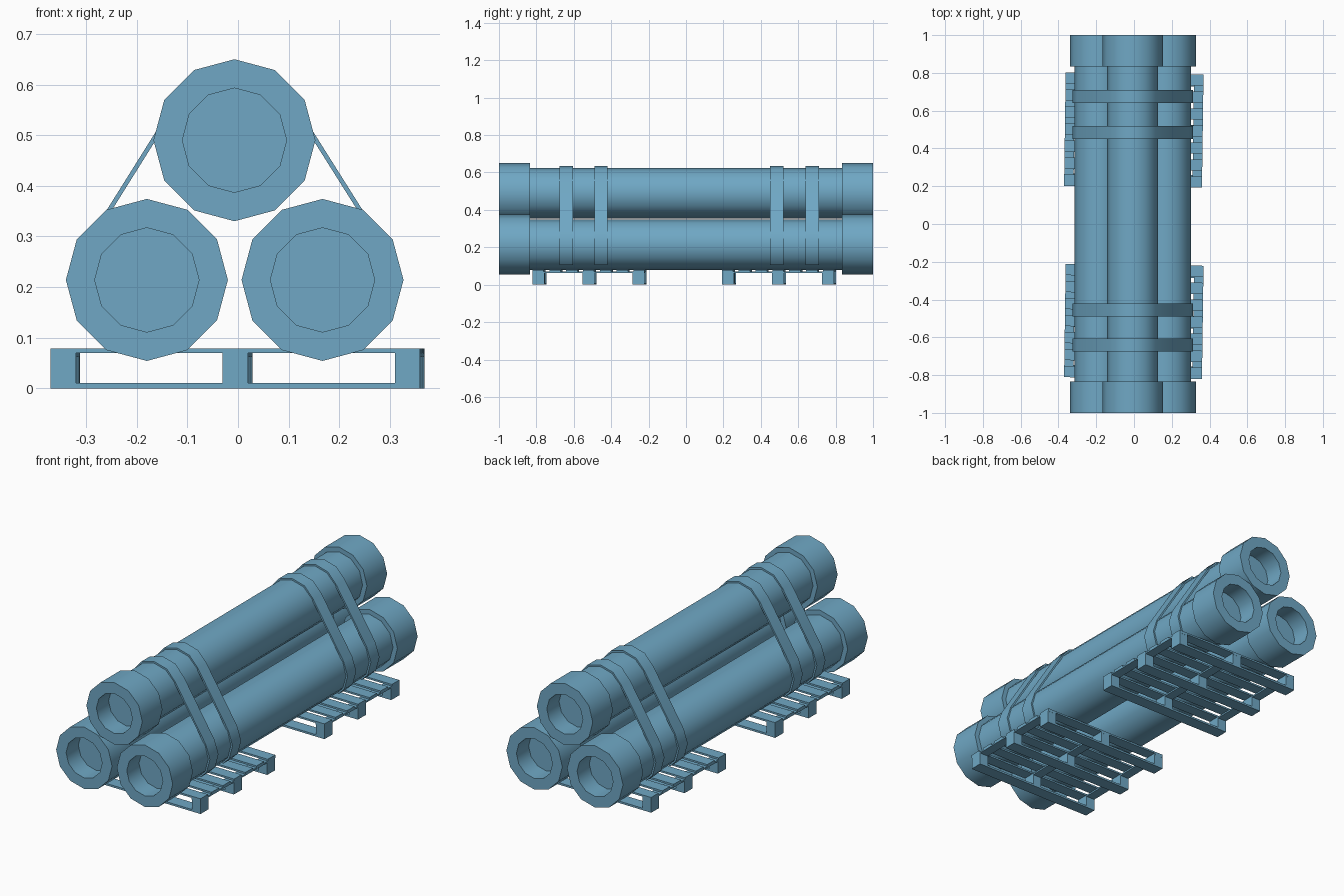
import bpy, bmesh, math
from mathutils import Matrix

if "Cube" in bpy.data.objects:
    bpy.data.objects.remove(bpy.data.objects["Cube"])

TOP, LEFT, RIGHT = (-0.007, 0.49), (-0.18, 0.214), (0.167, 0.214)
BLUE = bpy.data.materials.new("muted_blue")
BLUE.diffuse_color = (0.16, 0.39, 0.555, 1)
BLUE.use_nodes = True
BLUE.node_tree.nodes["Principled BSDF"].inputs["Base Color"].default_value = BLUE.diffuse_color


def finish(bm, name, smooth=False):
    bmesh.ops.recalc_face_normals(bm, faces=bm.faces[:])
    me = bpy.data.meshes.new(name)
    bm.to_mesh(me)
    bm.free()
    me.materials.append(BLUE)
    ob = bpy.data.objects.new(name, me)
    bpy.context.collection.objects.link(ob)
    if smooth:
        bpy.ops.object.select_all(action='DESELECT')
        ob.select_set(True)
        bpy.context.view_layer.objects.active = ob
        bpy.ops.object.shade_smooth_by_angle(angle=math.radians(35))
    return ob


def pipe(name, centre):
    # 12-sided lathe: recessed bore, thick collar, thinner shaft, mirrored
    half = [(0.103, -0.90), (0.103, -1.0), (0.16, -1.0), (0.16, -0.835), (0.135, -0.835)]
    profile = half + [(r, -y) for r, y in reversed(half)]
    bm = bmesh.new()
    rings = []
    for r, y in profile:
        rings.append([bm.verts.new((centre[0] + r * math.sin(k * math.tau / 12), y,
                                    centre[1] + r * math.cos(k * math.tau / 12)))
                      for k in range(12)])
    for a, b in zip(rings, rings[1:]):
        for k in range(12):
            j = (k + 1) % 12
            bm.faces.new((a[k], a[j], b[j], b[k]))
    bm.faces.new(rings[0])
    bm.faces.new(rings[-1])
    return finish(bm, name, True)


def strap(name, y, width=0.07):
    # Band over the top pipe and down the outside of both lower pipes
    arcs = [(RIGHT, (-50, -30, 0, 30)), (TOP, (30, 60, 90, 120, 150)),
            (LEFT, (150, 180, 210, 230))]
    bm = bmesh.new()
    sections = []
    for (cx, cz), angles in arcs:
        for deg in angles:
            a = math.radians(deg)
            cut = 0.97 if deg in (-50, 30, 150, 230) else 1.0
            sections.append([bm.verts.new((cx + r * cut * math.cos(a), y + s * width / 2,
                                           cz + r * cut * math.sin(a)))
                             for r, s in ((0.136, -1), (0.145, -1), (0.145, 1), (0.136, 1))])
    for a, b in zip(sections, sections[1:]):
        for k in range(4):
            j = (k + 1) % 4
            bm.faces.new((a[k], a[j], b[j], b[k]))
    bm.faces.new(sections[0])
    bm.faces.new(sections[-1])
    return finish(bm, name, True)


def box(bm, centre, size):
    m = Matrix.Translation(centre) @ Matrix.Diagonal((*size, 1))
    bmesh.ops.create_cube(bm, size=1, matrix=m)


def pallet(name, y):
    bm = bmesh.new()
    cols, rows = (-0.34, 0, 0.34), (-0.267, 0, 0.267)
    # Top slats
    for i in range(7):
        box(bm, (0, -0.27 + i * 0.09, 0.0745), (0.73, 0.06, 0.009))
    # Stringers under the slats
    for x in cols:
        box(bm, (x, 0, 0.066), (0.05, 0.6, 0.008))
    # Bottom boards and spacer blocks
    for r in rows:
        box(bm, (0, r, 0.005), (0.73, 0.065, 0.01))
        for x in cols:
            box(bm, (x, r, 0.036), (0.05, 0.065, 0.052))
    ob = finish(bm, name)
    ob.location = (-0.001, y, 0)
    ob.rotation_euler.z = math.radians(-0.8)
    return ob


pipe("top_pipe", TOP)
pipe("lower_left_pipe", LEFT)
pipe("lower_right_pipe", RIGHT)
for i, y in enumerate((-0.64, -0.455, 0.485, 0.675)):
    strap(f"strap_{i + 1}", y)
pallet("front_pallet", -0.516)
pallet("back_pallet", 0.497)
